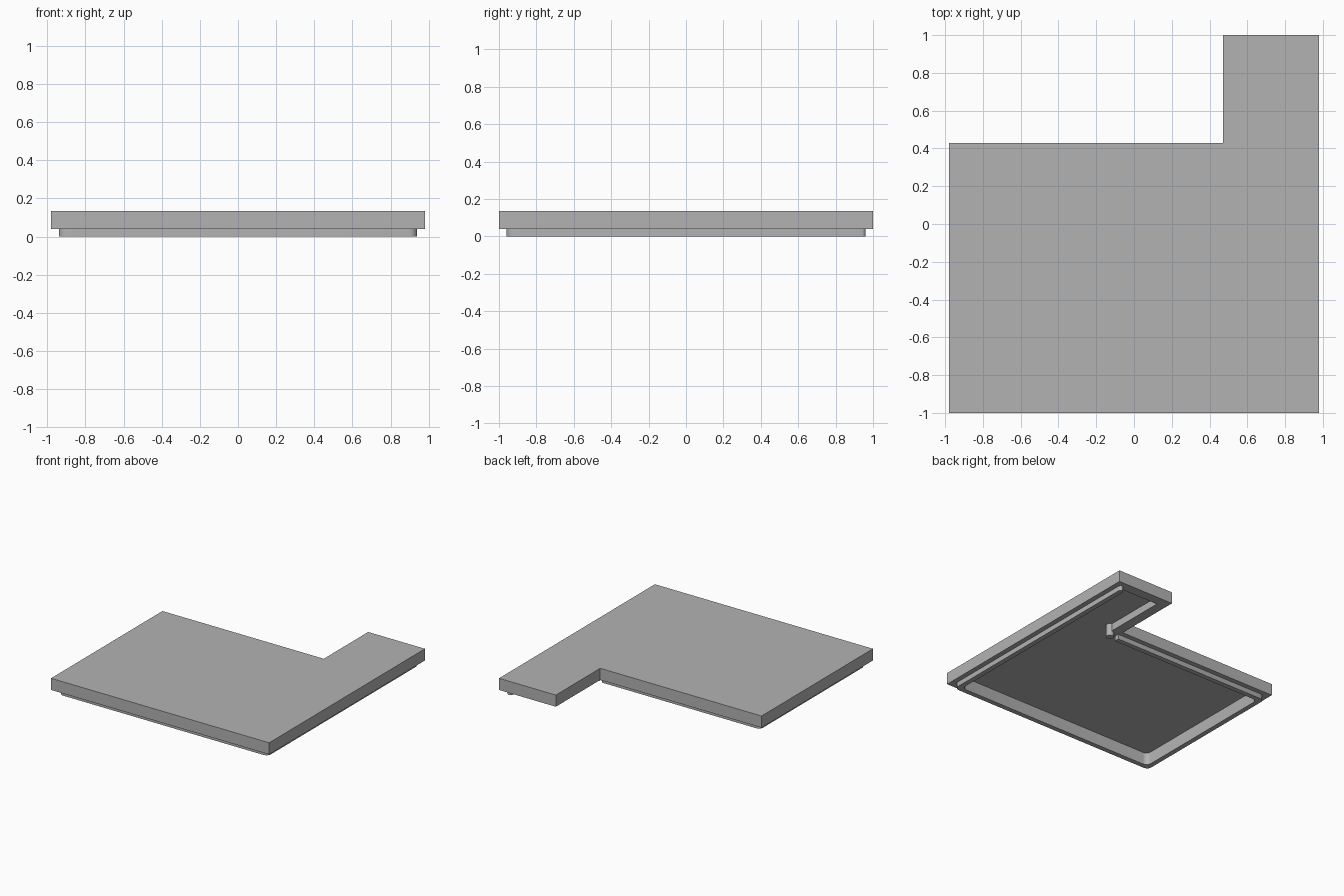
import bpy, bmesh, math
from mathutils import Vector

if "Cube" in bpy.data.objects:
    bpy.data.objects.remove(bpy.data.objects["Cube"])

grey = bpy.data.materials.new("light_grey")
grey.use_nodes = True
grey.diffuse_color = (0.45, 0.45, 0.45, 1)
grey.node_tree.nodes["Principled BSDF"].inputs["Base Color"].default_value = (0.45, 0.45, 0.45, 1)


def rounded(points, steps=6):
    """Outline of (x, y, radius) corners, right-angled corners rounded by radius."""
    result = []
    for i, (x, y, r) in enumerate(points):
        p = Vector((x, y))
        if not r:
            result.append(p)
            continue
        a = (Vector(points[i - 1][:2]) - p).normalized()
        b = (Vector(points[(i + 1) % len(points)][:2]) - p).normalized()
        for s in range(steps + 1):
            t = s / steps * math.pi / 2
            result.append(p + a * r * (1 - math.sin(t)) + b * r * (1 - math.cos(t)))
    return result


def prism(name, points, low, high):
    bm = bmesh.new()
    face = bm.faces.new([bm.verts.new((p.x, p.y, low)) for p in rounded(points)])
    top = bmesh.ops.extrude_face_region(bm, geom=[face])["geom"]
    bmesh.ops.translate(bm, vec=(0, 0, high - low),
                        verts=[v for v in top if isinstance(v, bmesh.types.BMVert)])
    bmesh.ops.recalc_face_normals(bm, faces=bm.faces)
    mesh = bpy.data.meshes.new(name)
    bm.to_mesh(mesh)
    bm.free()
    mesh.materials.append(grey)
    obj = bpy.data.objects.new(name, mesh)
    bpy.context.collection.objects.link(obj)
    return obj


def smooth(obj):
    bpy.ops.object.select_all(action="DESELECT")
    obj.select_set(True)
    bpy.context.view_layer.objects.active = obj
    bpy.ops.object.shade_smooth_by_angle(angle=math.radians(30))


R = 0.04
# L-shaped cover
cover = prism("cover", [(-0.98, -1, 0), (0.98, -1, 0), (0.98, 1, 0),
                        (0.47, 1, 0), (0.47, 0.43, 0), (-0.98, 0.43, 0)], 0.04, 0.135)

# Hollow underside
cavity = prism("cavity_cutter", [(-0.9, -0.92, R), (0.9, -0.92, R), (0.9, 0.92, 0),
                                 (0.55, 0.92, 0), (0.55, 0.35, 0), (-0.9, 0.35, R)], -0.1, 0.1)
cut = cover.modifiers.new("hollow", "BOOLEAN")
cut.operation = "DIFFERENCE"
cut.solver = "EXACT"
cut.object = cavity
bpy.context.view_layer.objects.active = cover
bpy.ops.object.modifier_apply(modifier=cut.name)
bpy.data.objects.remove(cavity)
smooth(cover)

# Locating lip, open along the tab
lip = prism("lip", [(0.94, 0.96, 0.02), (0.94, -0.96, R), (-0.94, -0.96, R), (-0.94, 0.39, R),
                    (0.48, 0.39, 0), (0.48, 0.35, 0), (-0.9, 0.35, R), (-0.9, -0.92, R),
                    (0.9, -0.92, R), (0.9, 0.96, 0.02)], 0, 0.04)
smooth(lip)

# Round peg at the inside corner
bpy.ops.mesh.primitive_cylinder_add(vertices=24, radius=0.03, depth=0.1, location=(0.545, 0.37, 0.05))
peg = bpy.context.object
peg.name = "corner_peg"
peg.data.materials.append(grey)
smooth(peg)
